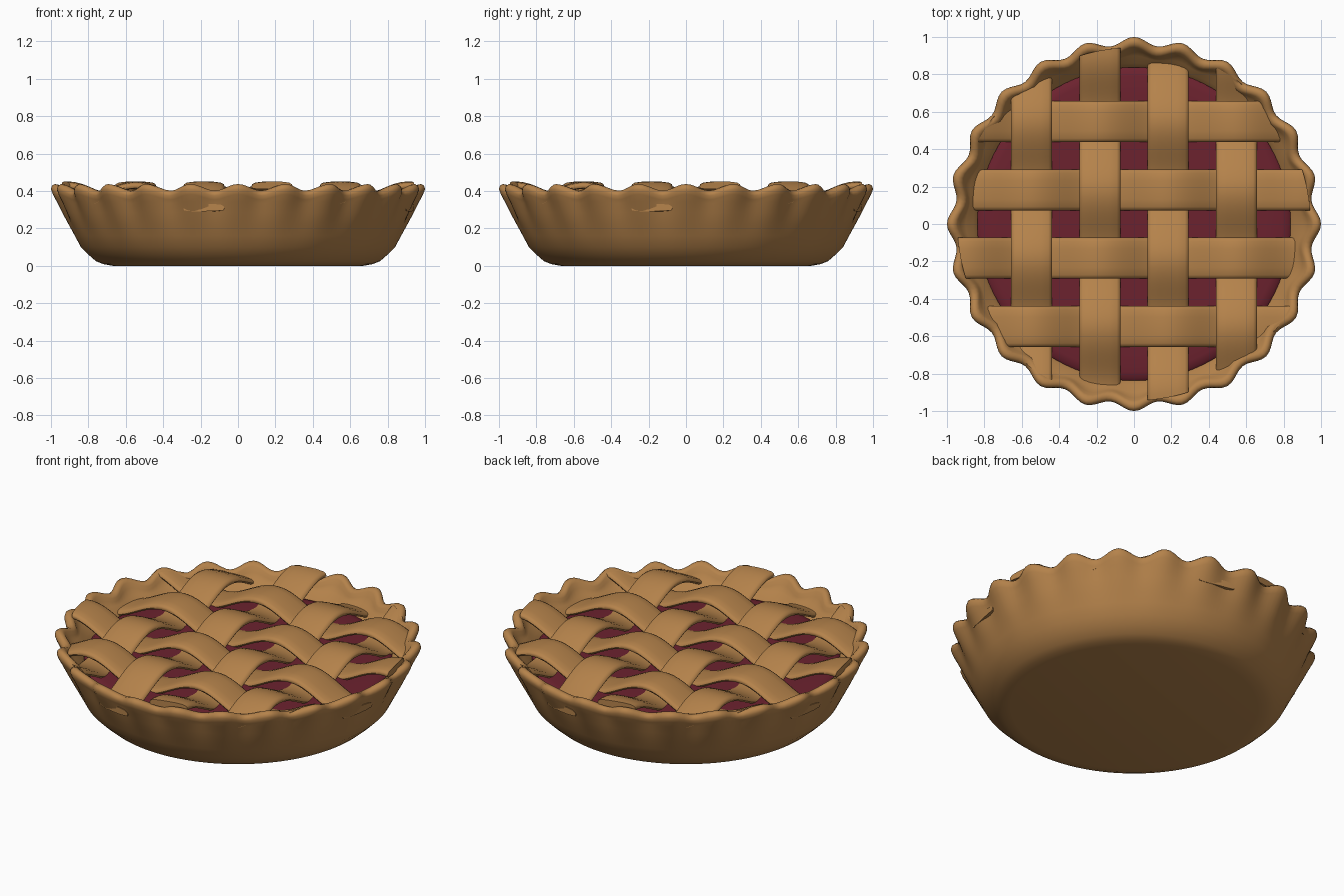
import bpy, bmesh, math

if "Cube" in bpy.data.objects:
    bpy.data.objects.remove(bpy.data.objects["Cube"])

LOBES = 24          # scallops around the rim
STEP = 0.365        # spacing of the lattice strips
FIRST = 1.5 * STEP  # offset of the outermost strip


def material(name, rgb):
    m = bpy.data.materials.new(name)
    m.diffuse_color = (*rgb, 1)
    m.use_nodes = True
    m.node_tree.nodes["Principled BSDF"].inputs["Base Color"].default_value = m.diffuse_color
    return m


crust_mat = material("baked crust", (0.46, 0.225, 0.07))
fill_mat = material("berry filling", (0.15, 0.016, 0.028))


def finish(name, bm, mat, angle=50):
    bmesh.ops.recalc_face_normals(bm, faces=bm.faces)
    me = bpy.data.meshes.new(name)
    bm.to_mesh(me)
    bm.free()
    ob = bpy.data.objects.new(name, me)
    bpy.context.collection.objects.link(ob)
    me.materials.append(mat)
    bpy.ops.object.select_all(action='DESELECT')
    ob.select_set(True)
    bpy.context.view_layer.objects.active = ob
    bpy.ops.object.shade_smooth_by_angle(angle=math.radians(angle))
    return ob


def skin(bm, rings, closed):
    """Bridge consecutive vertex rings with quads."""
    pairs = list(zip(rings, rings[1:])) + ([(rings[-1], rings[0])] if closed else [])
    for a, b in pairs:
        n = len(a)
        for k in range(n):
            bm.faces.new((a[k], a[(k + 1) % n], b[(k + 1) % n], b[k]))


def lathe(name, profile, mat, segments):
    """Revolve (r, z, scallop) points; scallop pulls valleys inward and down."""
    bm = bmesh.new()
    rings = []
    for r, z, w in profile:
        ring = []
        for k in range(segments):
            a = 2 * math.pi * k / segments
            dip = w * (1 - math.cos(LOBES * a)) / 2
            rr = r - 0.043 * dip
            zz = z - 0.035 * dip * min(1, max(0, (z - 0.3) / 0.1))
            ring.append(bm.verts.new((rr * math.cos(a), rr * math.sin(a), zz)))
        rings.append(ring)
    skin(bm, rings, False)
    bm.faces.new(rings[0])
    bm.faces.new(rings[-1])
    return finish(name, bm, mat)


# Scalloped crust shell: base, flared wall, rounded rim, inner wall and floor
lathe("crust_shell", [
    (0.67, 0.0, 0), (0.72, 0.009, 0), (0.76, 0.025, 0), (0.80, 0.06, 0),
    (0.84, 0.10, 0), (0.872, 0.16, 0.03), (0.905, 0.22, 0.12),
    (0.94, 0.285, 0.35), (0.97, 0.345, 0.7), (0.99, 0.382, 1),
    (1.0, 0.41, 1), (0.995, 0.428, 1), (0.98, 0.437, 1), (0.96, 0.434, 1),
    (0.945, 0.42, 1), (0.93, 0.39, 0.8), (0.90, 0.355, 0.4),
    (0.86, 0.325, 0.1), (0.82, 0.27, 0), (0.74, 0.10, 0), (0.68, 0.06, 0),
], crust_mat, LOBES * 10)

# Filling with a softly rounded edge
lathe("berry_filling", [
    (0.70, 0.09, 0), (0.80, 0.25, 0), (0.835, 0.29, 0), (0.838, 0.305, 0),
    (0.825, 0.316, 0), (0.79, 0.322, 0), (0.70, 0.325, 0), (0.35, 0.325, 0),
], fill_mat, 96)

# Strip cross-section: (sideways, up), gently crowned with rounded edges
half = [(0.0, 0.020), (0.05, 0.019), (0.09, 0.014), (0.106, 0.006),
        (0.110, -0.006), (0.104, -0.016), (0.06, -0.020)]
SECTION = half + [(0.0, -0.020)] + [(-s, u) for s, u in reversed(half[1:])]


def strip(name, offset, sign, along_y):
    """Woven strip whose ends follow the round pan."""
    bm = bmesh.new()
    rings, n = [], 64
    for k in range(n + 1):
        ring = []
        for s, u in SECTION:
            v = offset + s
            t = (2 * k / n - 1) * math.sqrt(0.945 ** 2 - v * v)
            z = 0.371 + 0.06 * sign * math.cos(math.pi * (t - FIRST) / STEP) + u
            ring.append(bm.verts.new((v, t, z) if along_y else (t, v, z)))
        rings.append(ring)
    skin(bm, rings, False)
    bm.faces.new(rings[0])
    bm.faces.new(rings[-1])
    finish(name, bm, crust_mat)


# Over-and-under lattice
for i in range(4):
    strip(f"lattice_lengthwise_{i + 1}", -FIRST + STEP * i, (-1) ** i, True)
    strip(f"lattice_crosswise_{i + 1}", FIRST - STEP * i, (-1) ** i, False)
